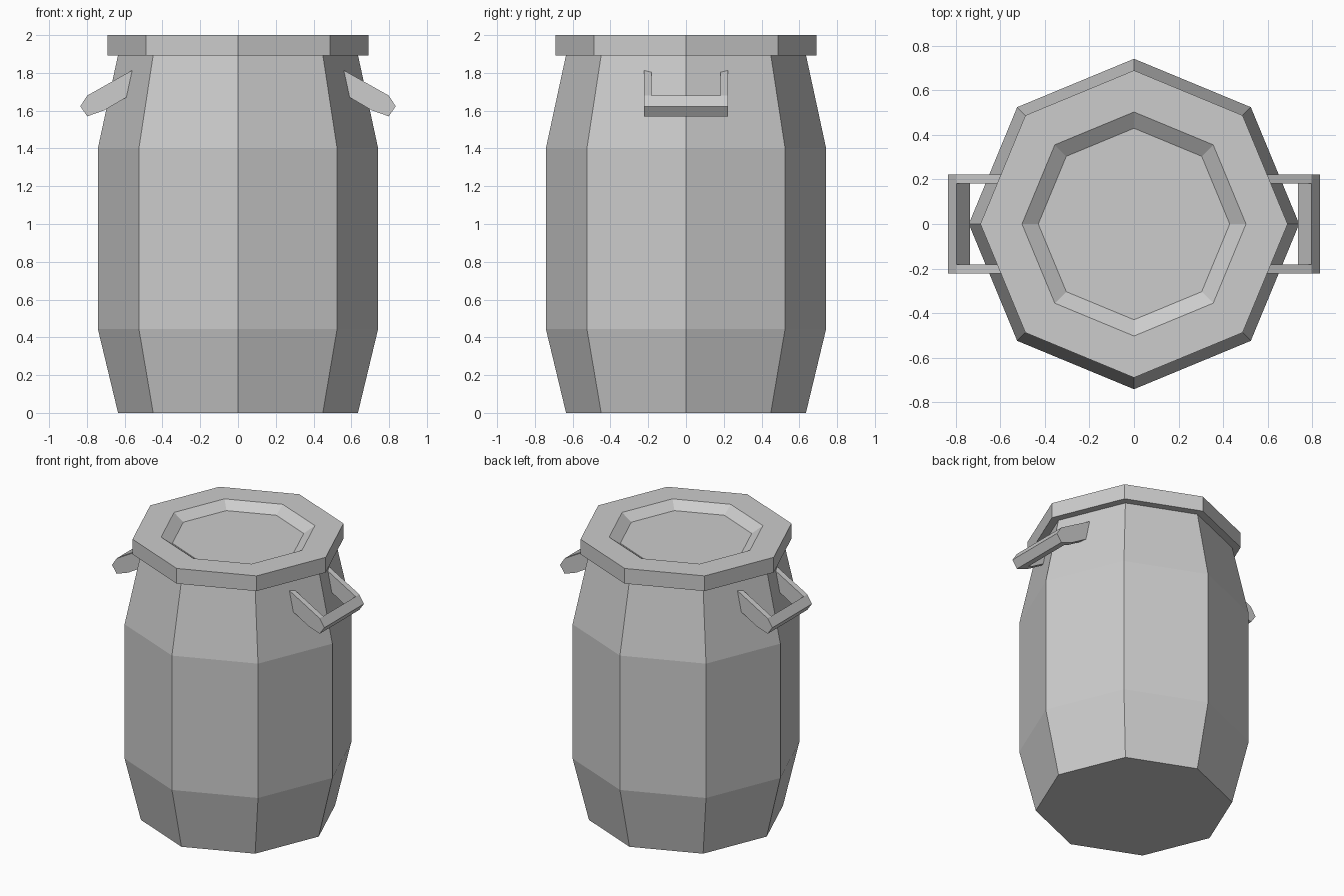
import bpy
import bmesh
from math import cos, sin, pi

cube = bpy.data.objects.get("Cube")
if cube:
    bpy.data.objects.remove(cube, do_unlink=True)

SIDES = 8

grey = bpy.data.materials.new("light grey")
grey.use_nodes = True
colour = (0.604, 0.604, 0.604, 1)
grey.diffuse_color = colour
grey.node_tree.nodes["Principled BSDF"].inputs["Base Color"].default_value = colour


def finish(name, bm):
    bmesh.ops.recalc_face_normals(bm, faces=bm.faces)
    mesh = bpy.data.meshes.new(name)
    bm.to_mesh(mesh)
    bm.free()
    mesh.materials.append(grey)
    obj = bpy.data.objects.new(name, mesh)
    bpy.context.collection.objects.link(obj)
    return obj


def turned(name, profile):
    """Stack octagonal rings of (radius, height) and cap both ends."""
    bm = bmesh.new()
    rings = []
    for r, z in profile:
        angles = [2 * pi * i / SIDES for i in range(SIDES)]
        rings.append([bm.verts.new((r * cos(a), r * sin(a), z)) for a in angles])
    for low, high in zip(rings, rings[1:]):
        for i in range(SIDES):
            j = (i + 1) % SIDES
            bm.faces.new((low[i], low[j], high[j], high[i]))
    bm.faces.new(rings[0])
    bm.faces.new(rings[-1])
    return finish(name, bm)


def prism(bm, outline, y0, y1, side):
    """Extrude an (x, z) outline between two y positions."""
    a = [bm.verts.new((side * x, y0, z)) for x, z in outline]
    b = [bm.verts.new((side * x, y1, z)) for x, z in outline]
    bm.faces.new(a)
    bm.faces.new(b)
    for i in range(len(a)):
        j = (i + 1) % len(a)
        bm.faces.new((a[i], a[j], b[j], b[i]))


# Barrel body, tapered at both ends
turned("barrel_body", [(0.635, 0), (0.742, 0.445), (0.742, 1.4), (0.635, 1.895)])

# Lid with a sunken, sloped centre
turned("lid", [(0.6, 1.892), (0.69, 1.892), (0.69, 2), (0.503, 2), (0.43, 1.95)])

# Drooping U-shaped handles: two arms and a grip bar
arm = [(0.56, 1.814), (0.798, 1.68), (0.835, 1.623),
       (0.798, 1.57), (0.708, 1.602), (0.59, 1.671)]
bar = [(0.798, 1.68), (0.835, 1.623), (0.798, 1.57), (0.737, 1.592)]
OUTER, INNER = 0.223, 0.182
for side, label in ((1, "left"), (-1, "right")):
    bm = bmesh.new()
    prism(bm, arm, -OUTER, -INNER, side)
    prism(bm, bar, -INNER, INNER, side)
    prism(bm, arm, INNER, OUTER, side)
    finish(label + "_handle", bm)
